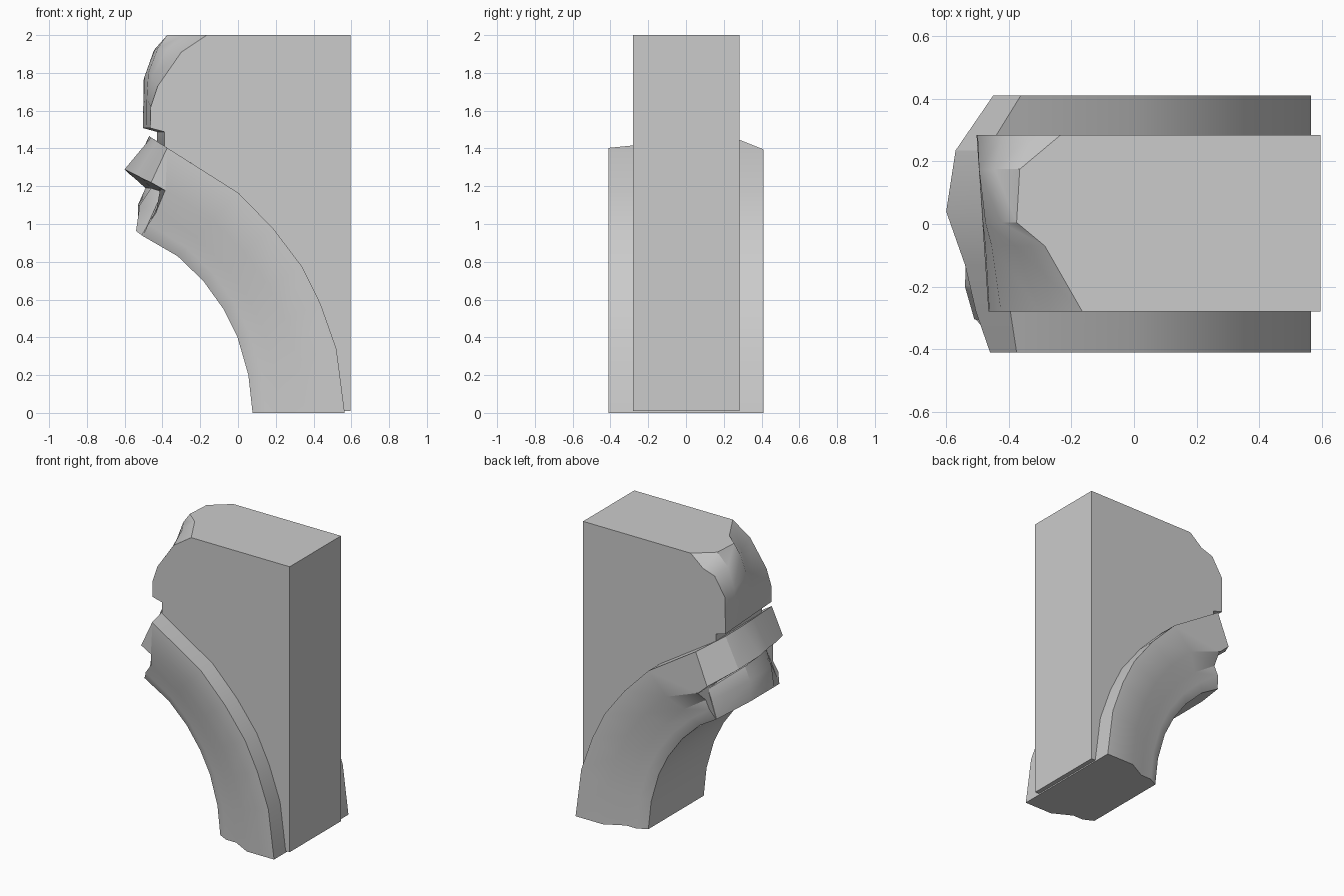
import bpy, bmesh, math
from mathutils import Vector

cube = bpy.data.objects.get("Cube")
if cube:
    bpy.data.objects.remove(cube, do_unlink=True)

# One stone colour
stone = bpy.data.materials.new("stone_grey")
stone.use_nodes = True
GREY = (0.6, 0.6, 0.6, 1)
stone.diffuse_color = GREY
stone.node_tree.nodes["Principled BSDF"].inputs["Base Color"].default_value = GREY


def loft(name, rings, smooth=32):
    """Skin a row of closed rings and cap both ends."""
    bm = bmesh.new()
    rows = [[bm.verts.new(p) for p in ring] for ring in rings]
    n = len(rows[0])
    for a, b in zip(rows, rows[1:]):
        for i in range(n):
            j = (i + 1) % n
            bm.faces.new((a[i], a[j], b[j], b[i]))
    bm.faces.new(rows[0])
    bm.faces.new(rows[-1])
    bmesh.ops.recalc_face_normals(bm, faces=bm.faces)
    mesh = bpy.data.meshes.new(name)
    bm.to_mesh(mesh)
    bm.free()
    mesh.materials.append(stone)
    obj = bpy.data.objects.new(name, mesh)
    bpy.context.collection.objects.link(obj)
    bpy.ops.object.select_all(action='DESELECT')
    obj.select_set(True)
    bpy.context.view_layer.objects.active = obj
    bpy.ops.object.shade_smooth_by_angle(angle=math.radians(smooth))
    return obj


def slices(stations):
    """Turn {y: [(x, z), ...]} into rings."""
    return [[(x, y, z) for x, z in pts] for y, pts in stations.items()]


# Arch rib: moulded section (depth fraction, half width) swept along the curve
section = [(0, .305), (.14, .34), (.3, .34), (.57, .41), (1, .41)]
inner = [(.077, 0), (.055, .2), (-.003, .402), (-.077, .55), (-.183, .698), (-.32, .83)]
outer = [(.565, 0), (.521, .339), (.437, .577), (.341, .772), (.188, .974), (.003, 1.164)]
end_front = [(-.505, .937), (-.475, 1.0), (-.435, 1.06), (-.385, 1.18), (-.373, 1.402)]
end_back = [(-.447, .905), (-.42, .98), (-.39, 1.04), (-.375, 1.11), (-.36, 1.394)]
rings = []
for a, b in zip(inner, outer):
    row = [Vector(a).lerp(Vector(b), t) for t, w in section]
    front = [(p.x, -w, p.y) for p, (t, w) in zip(row, section)]
    back = [(x, -y, z) for x, y, z in front]
    rings.append(front + back[::-1])
front = [(x, -w, z) for (x, z), (t, w) in zip(end_front, section)]
back = [(x, w, z) for (x, z), (t, w) in zip(end_back, section)]
rings.append(front + back[::-1])
loft("arch_rib", rings)


def end_root(k, y):
    """Point on the broken end of the rib, between its front and back edges."""
    w = section[k][1]
    f = min(max((y + w) / (2 * w), 0), 1)
    return tuple(Vector(end_front[k]).lerp(Vector(end_back[k]), f))


# Broken end, outer half: top tip, low tip, crack
upper = {
    -.41: [(-.375, 1.403), (-.46, 1.22), (-.39, 1.18)],
    -.28: [(-.395, 1.416), (-.505, 1.24), (-.42, 1.18)],
    -.13: [(-.43, 1.438), (-.54, 1.26), (-.46, 1.19)],
    .04: [(-.46, 1.458), (-.6, 1.29), (-.49, 1.19)],
    .235: [(-.47, 1.465), (-.57, 1.26), (-.45, 1.17)],
    .41: [(-.362, 1.395), (-.45, 1.175), (-.38, 1.11)],
}
loft("upper_broken_end", slices(
    {y: [end_root(4, y)] + p + [end_root(3, y)] for y, p in upper.items()}))

# Broken end, inner half: crack, middle, low tip
lower = {
    -.305: [(-.4, 1.17), (-.44, 1.06), (-.51, .94)],
    -.2: [(-.46, 1.19), (-.52, 1.1), (-.54, .963)],
    .05: [(-.49, 1.19), (-.53, 1.1), (-.53, .955)],
    .305: [(-.385, 1.1), (-.41, 1.03), (-.45, .907)],
}
loft("lower_broken_end", slices(
    {y: [end_root(3, y)] + p + [end_root(0, y)] for y, p in lower.items()}))

# Wall block: worn upper corner changes with depth, the rest is shared
worn = {
    -.28: [(-.165, 2), (-.3, 1.91), (-.425, 1.73), (-.462, 1.62)],
    -.07: [(-.285, 2), (-.38, 1.92), (-.455, 1.78), (-.475, 1.65)],
    .005: [(-.375, 2), (-.425, 1.93), (-.475, 1.8), (-.483, 1.67)],
    .175: [(-.365, 2), (-.445, 1.92), (-.495, 1.78), (-.495, 1.68)],
    .284: [(-.235, 2), (-.33, 1.92), (-.42, 1.89), (-.5, 1.76)],
}
hidden = [(-.3, 1.15), (0, .85), (.25, .5), (.35, .01)]
stations = {}
for y, corner in worn.items():
    f = (y + .28) / .564
    lip = [(-.465 - .038 * f, 1.508), (-.39 - .04 * f, 1.488), (-.39 - .04 * f, 1.41)]
    stations[y] = [(.595, 2)] + corner + lip + hidden + [(.595, .01)]
loft("wall_block", slices(stations))
